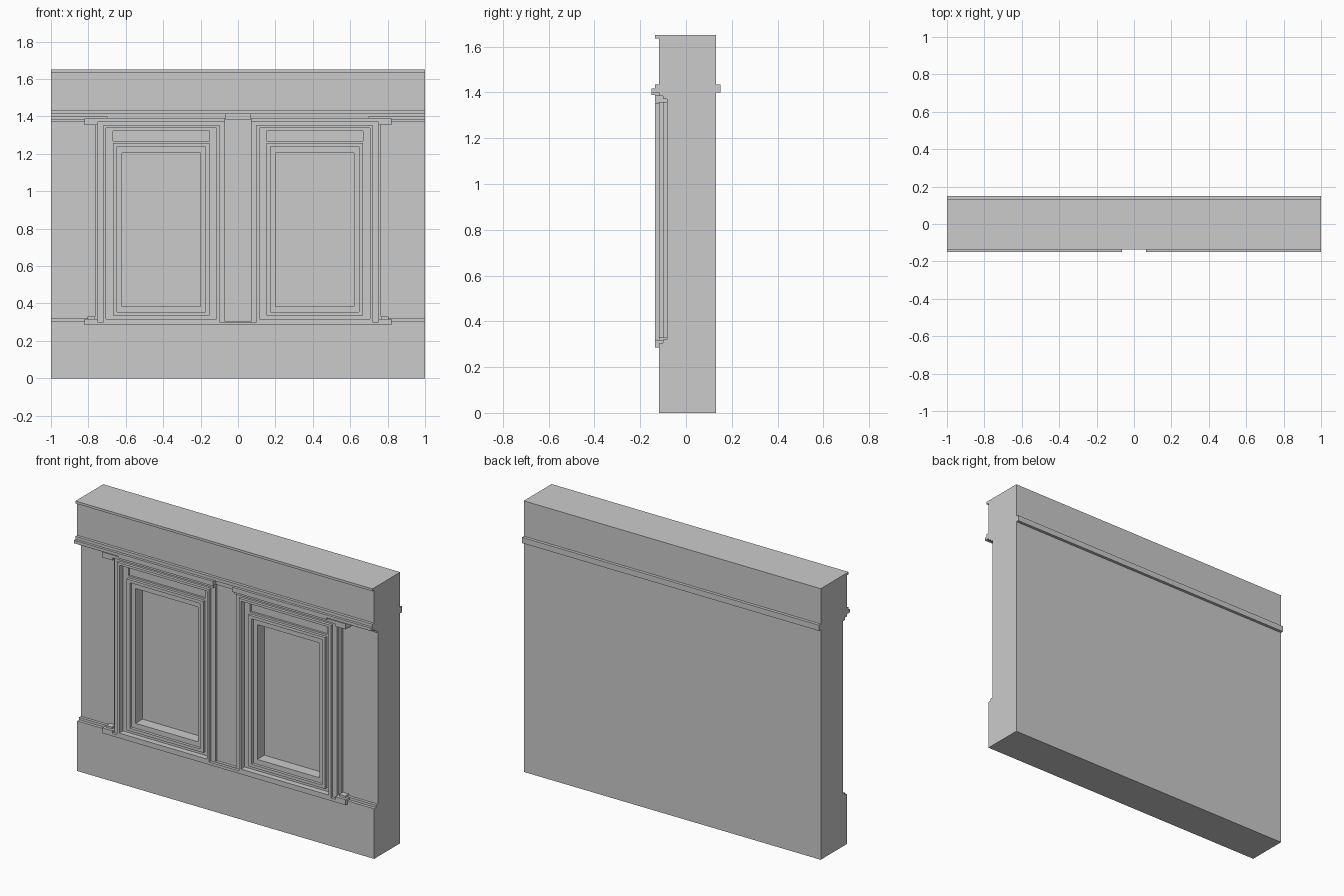
import bpy, bmesh

if "Cube" in bpy.data.objects:
    bpy.data.objects.remove(bpy.data.objects["Cube"])

BACK = -0.033  # plane of the window backs, front of the core


def finish(name, bm, mirror):
    bmesh.ops.recalc_face_normals(bm, faces=bm.faces)
    me = bpy.data.meshes.new(name)
    bm.to_mesh(me)
    bm.free()
    ob = bpy.data.objects.new(name, me)
    bpy.context.collection.objects.link(ob)
    if mirror:
        mod = ob.modifiers.new("mirror", 'MIRROR')
        mod.use_axis[0] = True
        mod.use_mirror_merge = False
    return ob


def box(name, x0, x1, y0, y1, z0, z1, mirror=False):
    bm = bmesh.new()
    bmesh.ops.create_cube(bm, size=1)
    for v in bm.verts:
        v.co = (x1 if v.co.x > 0 else x0,
                y1 if v.co.y > 0 else y0,
                z1 if v.co.z > 0 else z0)
    return finish(name, bm, mirror)


def ring(name, outer, inner, front, back=BACK):
    """Rectangular frame between two (x0, x1, z0, z1) rectangles, mirrored in x."""
    bm = bmesh.new()

    def loop(r, y):
        x0, x1, z0, z1 = r
        return [bm.verts.new((x, y, z)) for x, z in
                ((x0, z0), (x1, z0), (x1, z1), (x0, z1))]

    loops = [loop(outer, front), loop(inner, front), loop(inner, back), loop(outer, back)]
    for a, b in zip(loops, loops[1:] + loops[:1]):
        for i in range(4):
            j = (i + 1) % 4
            bm.faces.new((a[i], a[j], b[j], b[i]))
    return finish(name, bm, True)


# Wall body
box("wall_core", -1, 1, BACK, 0.132, 0, 1.65)
box("wall_base", -1, 1, -0.118, BACK, 0, 0.305)
box("wall_top", -1, 1, -0.118, BACK, 1.385, 1.65)

# Recessed side panels with stepped borders
box("side_panel", 0.765, 1, -0.083, BACK, 0.305, 1.385, True)
box("side_panel_lower_step", 0.765, 1, -0.10, -0.083, 0.305, 0.32, True)
box("side_panel_upper_step", 0.765, 1, -0.10, -0.083, 1.37, 1.385, True)
box("centre_pilaster", -0.07, 0.07, -0.10, BACK, 0.305, 1.385)

# Window surrounds, stepping inward
r_casing = (0.07, 0.75, 0.30, 1.385)
r_bead = (0.10, 0.72, 0.302, 1.353)
r_field = (0.115, 0.705, 0.316, 1.338)
r_frame = (0.152, 0.668, 0.337, 1.258)
r_sash = (0.173, 0.647, 0.355, 1.24)
r_glass = (0.20, 0.62, 0.385, 1.205)
box("casing_outer_step", 0.75, 0.765, -0.10, BACK, 0.305, 1.385, True)
ring("casing", r_casing, r_bead, -0.118)
ring("casing_bead", r_bead, r_field, -0.135)
ring("window_field", (0.115, 0.705, 0.316, 1.265), r_frame, -0.10)
ring("window_frame", r_frame, r_sash, -0.117)
ring("window_sash", r_sash, r_glass, -0.10)

# Small panel above each window
r_panel = (0.152, 0.668, 1.27, 1.322)
ring("transom_field", (0.115, 0.705, 1.265, 1.338), r_panel, -0.10)
box("transom_panel", *r_panel[:2], -0.088, BACK, *r_panel[2:], True)

# Sill, head and corner ears
box("sill", -0.82, 0.82, -0.135, -0.118, 0.285, 0.302)
box("head", 0.07, 0.82, -0.135, -0.083, 1.37, 1.388, True)
for name, z0, z1 in (("lower_ear", 0.302, 0.318), ("upper_ear", 1.355, 1.37)):
    box(name, 0.75, 0.82, -0.135, -0.083, z0, z1, True)
box("lower_ear_cap", 0.765, 0.805, -0.118, -0.083, 0.318, 0.33, True)

# Front crown moulding, broken at the centre
box("crown_upper", -1, 1, -0.135, -0.118, 1.415, 1.435)
box("crown_lower_outer", 0.70, 1, -0.15, -0.118, 1.399, 1.417, True)
box("crown_lower_inner", 0.065, 0.70, -0.15, -0.118, 1.388, 1.417, True)

# Top lip and rear string course
box("top_lip", -1, 1, -0.135, -0.118, 1.635, 1.65)
box("rear_moulding", -1, 1, 0.132, 0.15, 1.40, 1.435)
